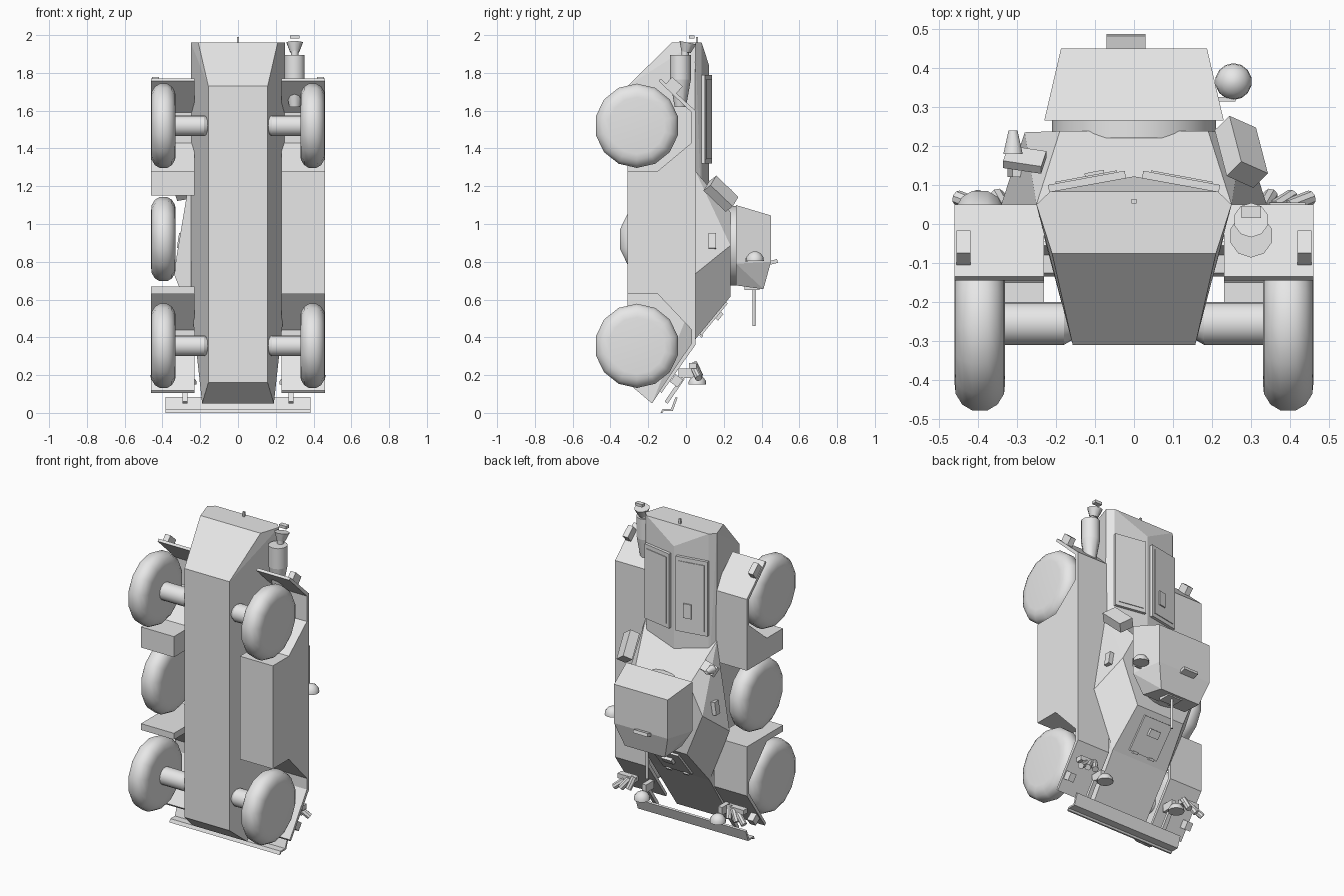
import bpy, bmesh, math
from mathutils import Vector, Matrix

if "Cube" in bpy.data.objects:
    bpy.data.objects.remove(bpy.data.objects["Cube"])

# Armoured car standing on its nose: vehicle up = +y, vehicle front = -z
paint = bpy.data.materials.new("light_grey_paint")
paint.diffuse_color = (0.8, 0.8, 0.8, 1)
paint.use_nodes = True
paint.node_tree.nodes["Principled BSDF"].inputs["Base Color"].default_value = paint.diffuse_color


def finish(name, bm, smooth=False):
    bmesh.ops.recalc_face_normals(bm, faces=bm.faces)
    me = bpy.data.meshes.new(name)
    bm.to_mesh(me)
    bm.free()
    me.materials.append(paint)
    if smooth:
        me.shade_smooth()
        me.set_sharp_from_angle(angle=math.radians(38))
    ob = bpy.data.objects.new(name, me)
    bpy.context.collection.objects.link(ob)
    return ob


def solid(name, half, mid=()):
    """Convex solid from points mirrored in x."""
    bm = bmesh.new()
    for x, y, z in half:
        bm.verts.new((x, y, z))
        bm.verts.new((-x, y, z))
    for p in mid:
        bm.verts.new(p)
    r = bmesh.ops.convex_hull(bm, input=bm.verts)
    junk = [g for g in r["geom_interior"] + r["geom_unused"] if isinstance(g, bmesh.types.BMVert)]
    if junk:
        bmesh.ops.delete(bm, geom=list(set(junk)), context='VERTS')
    bmesh.ops.dissolve_limit(bm, angle_limit=0.03, verts=bm.verts, edges=bm.edges)
    return finish(name, bm)


def prism(name, yz, x0, x1):
    bm = bmesh.new()
    f = bm.faces.new([bm.verts.new((x0, y, z)) for y, z in yz])
    e = bmesh.ops.extrude_face_region(bm, geom=[f])
    bmesh.ops.translate(bm, vec=(x1 - x0, 0, 0),
                        verts=[g for g in e["geom"] if isinstance(g, bmesh.types.BMVert)])
    return finish(name, bm)


def box(name, c, size, along=(0, 0, 1), side=(1, 0, 0)):
    """Box whose third size runs along `along` and first size along `side`."""
    a = Vector(along).normalized()
    s = Vector(side)
    s = (s - a * s.dot(a)).normalized()
    n = a.cross(s)
    rot = Matrix((s, n, a)).transposed().to_4x4()
    bm = bmesh.new()
    bmesh.ops.create_cube(bm, size=1, matrix=Matrix.Translation(c) @ rot @ Matrix.Diagonal((*size, 1)))
    return finish(name, bm)


def tube(name, p0, p1, r0, r1=None, n=14):
    p0, p1 = Vector(p0), Vector(p1)
    d = p1 - p0
    m = Matrix.Translation((p0 + p1) / 2) @ d.to_track_quat('Z', 'Y').to_matrix().to_4x4()
    bm = bmesh.new()
    bmesh.ops.create_cone(bm, cap_ends=True, segments=n, radius1=r0,
                          radius2=r0 if r1 is None else r1, depth=d.length, matrix=m)
    return finish(name, bm, True)


def lathe(name, c, prof, axis='X', n=14):
    """Spin (offset, radius) pairs about an axis through c."""
    bm = bmesh.new()
    rings = []
    for h, r in prof:
        ring = []
        for i in range(n):
            a = 2 * math.pi * (i + 0.5) / n
            u, v = r * math.cos(a), r * math.sin(a)
            ring.append(bm.verts.new(Vector(c) + Vector((h, u, v) if axis == 'X' else (u, v, h))))
        rings.append(ring)
    for a, b in zip(rings, rings[1:]):
        for i in range(n):
            bm.faces.new((a[i], a[(i + 1) % n], b[(i + 1) % n], b[i]))
    bm.faces.new(rings[0])
    bm.faces.new(rings[-1])
    return finish(name, bm, True)


# Lower hull and engine compartment
solid("lower_hull", [(.157, -.31, .16), (.157, -.31, 1.73), (.21, -.075, 1.96), (.25, .05, 1.96),
                     (.19, -.18, .05), (.2, .05, .39), (.25, .04, .6)])
solid("engine_deck", [(.25, .05, 1.96), (.215, .083, 1.96), (.25, .04, 1.0), (.215, .083, 1.0)],
      [(0, .122, 1.84), (0, .122, 1.0)])

# Crew compartment with faceted sides
solid("crew_compartment", [(.2, .05, .39), (.34, .05, .737), (.25, .05, 1.28),
                           (.17, .235, .615), (.28, .235, .886), (.19, .238, 1.06)])

# Turret
tube("turret_ring", (0, .22, .885), (0, .275, .885), .21, n=24)
solid("turret", [(.23, .265, 1.1), (.23, .265, .79), (.155, .265, .675),
                 (.187, .45, 1.045), (.187, .45, .8), (.14, .41, .655)])
box("turret_sight", (-.02, .455, .797), (.1, .06, .02), along=(0, -.25, 1))
tube("gun_barrel", (.02, .36, .46), (.02, .36, .68), .008, n=10)
box("gun_mantlet", (.02, .35, .66), (.1, .08, .02))
lathe("searchlight", (.255, .365, .805), [(0, .047), (.02, .045), (.04, .03), (.05, .01)], 'Z')
box("searchlight_arm", (.23, .32, .81), (.06, .012, .02))

# Driver's plate details on the sloping front
slope = Vector((0, .185, .225)).normalized()
face = Vector((0, .225, -.185)).normalized()
plate_mid = Vector((0, .142, .502))
box("driver_hatch", plate_mid + face * .004, (.2, .016, .22), along=slope)
box("driver_visor", plate_mid + face * .02 + slope * .03, (.07, .02, .045), along=slope)
for s in (-1, 1):
    box("hatch_hinge", plate_mid + face * .012 - slope * .11 + Vector((s * .06, 0, 0)), (.035, .016, .015), along=slope)

# Fenders and side bins, drawn as a side profile
rear = [(.05, 1.6), (-.135, 1.77), (-.145, 1.757), (.03, 1.59), (.03, 1.43), (-.15, 1.28), (-.31, 1.28)]
front = [(-.31, .63), (-.15, .63), (.03, .44), (.03, .37), (-.14, .118), (-.13, .105), (.05, .36)]
prism("right_fender_and_bin", rear + front, .23, .46)
prism("left_rear_fender", rear + [(-.31, 1.15), (.05, 1.15)], -.46, -.23)
prism("left_front_fender", [(.05, .67), (-.31, .67)] + front, -.46, -.23)

# Wheels
tyre = [(-.065, .15), (-.062, .18), (-.045, .208), (-.02, .223), (.02, .223), (.045, .208), (.062, .18), (.065, .15)]
for s, label in ((-1, "left"), (1, "right")):
    for z, end in ((.355, "front"), (1.52, "rear")):
        lathe(f"{label}_{end}_wheel", (s * .395, -.26, z), tyre)
        tube(f"{label}_{end}_axle", (s * .18, -.255, z), (s * .35, -.255, z), .055, n=16)
        tube(f"{label}_{end}_axle_end", (s * .155, -.255, z), (s * .18, -.255, z), .04, .055, n=16)
lathe("spare_wheel", (-.395, -.133, .92), tyre)

for s, label in ((-1, "left"), (1, "right")):
    # Engine deck covers, frame plus raised panel
    across = (s * .2, -.037, 0)
    box(f"{label}_engine_cover", (s * .12, .106, 1.555), (.2, .025, .47), side=across)
    box(f"{label}_engine_cover_panel", (s * .12, .11, 1.555), (.16, .026, .42), side=across)
    # Side vision block
    box(f"{label}_vision_block", (s * .303, .14, .91), (.03, .04, .08), along=(-s * .15, 0, 1))
    # Tail lamp
    box(f"{label}_tail_lamp", (s * .437, -.062, 1.735), (.036, .075, .05), along=(0, .65, .75))
    # Headlamp on the front fender
    lathe(f"{label}_headlamp", (s * .265, .06, .15), [(0, .047), (.02, .045), (.04, .03), (.05, .01)], 'Z')
    box(f"{label}_headlamp_bracket", (s * .265, .0, .21), (.03, .08, .05))
    # Smoke dischargers
    for i in range(3):
        p = Vector((s * (.34 + .04 * i), .055, .235 - .012 * i))
        d = Vector((s * (.2 + .35 * i), .35, -.75)).normalized()
        tube(f"{label}_smoke_tube", p - d * .035, p + d * .045, .019, n=8)
    box(f"{label}_smoke_bracket", (s * .38, .035, .25), (.12, .04, .03))
    # Front marker lamp
    box(f"{label}_marker_lamp", (s * .435, -.05, .17), (.04, .05, .05), along=(0, .6, .8))
    box(f"{label}_bumper_stay", (s * .28, -.06, .12), (.025, .02, .16), along=(0, .55, .8))
box("cover_handle", (-.1, .122, 1.46), (.05, .025, .09), side=(-.2, -.037, 0))

# Front flap board
prism("front_board", [(-.135, .0), (-.125, .02), (-.08, .02), (-.055, .085), (-.045, .08),
                      (-.07, .01), (-.118, .01), (-.125, .0)], -.385, .385)

# Exhaust silencer on the right rear
tube("silencer", (.3, -.03, 1.765), (.3, -.03, 1.895), .056, n=10)
tube("silencer_front_cone", (.3, -.03, 1.62), (.3, -.03, 1.765), .03, .056, n=10)
tube("exhaust_pipe", (.3, -.005, 1.89), (.3, -.005, 1.93), .02, n=10)
tube("exhaust_flare", (.3, .0, 1.91), (.3, .01, 1.96), .025, .045, n=10)
box("exhaust_flap", (.3, .03, 1.99), (.05, .03, .018))
box("towing_lug", (0, .058, 1.97), (.012, .012, .04))

# Stowage box on the rear corner and vent on the other side
box("stowage_box", (.275, .185, 1.16), (.09, .06, .165), along=(-.03, .115, -.11), side=(.08, -.035, -.06))
box("vent_base", (-.28, .165, 1.16), (.1, .025, .06), along=(-.03, -.09, .1))
tube("vent_cone", (-.31, .18, 1.17), (-.31, .24, 1.17), .026, .012, n=10)
